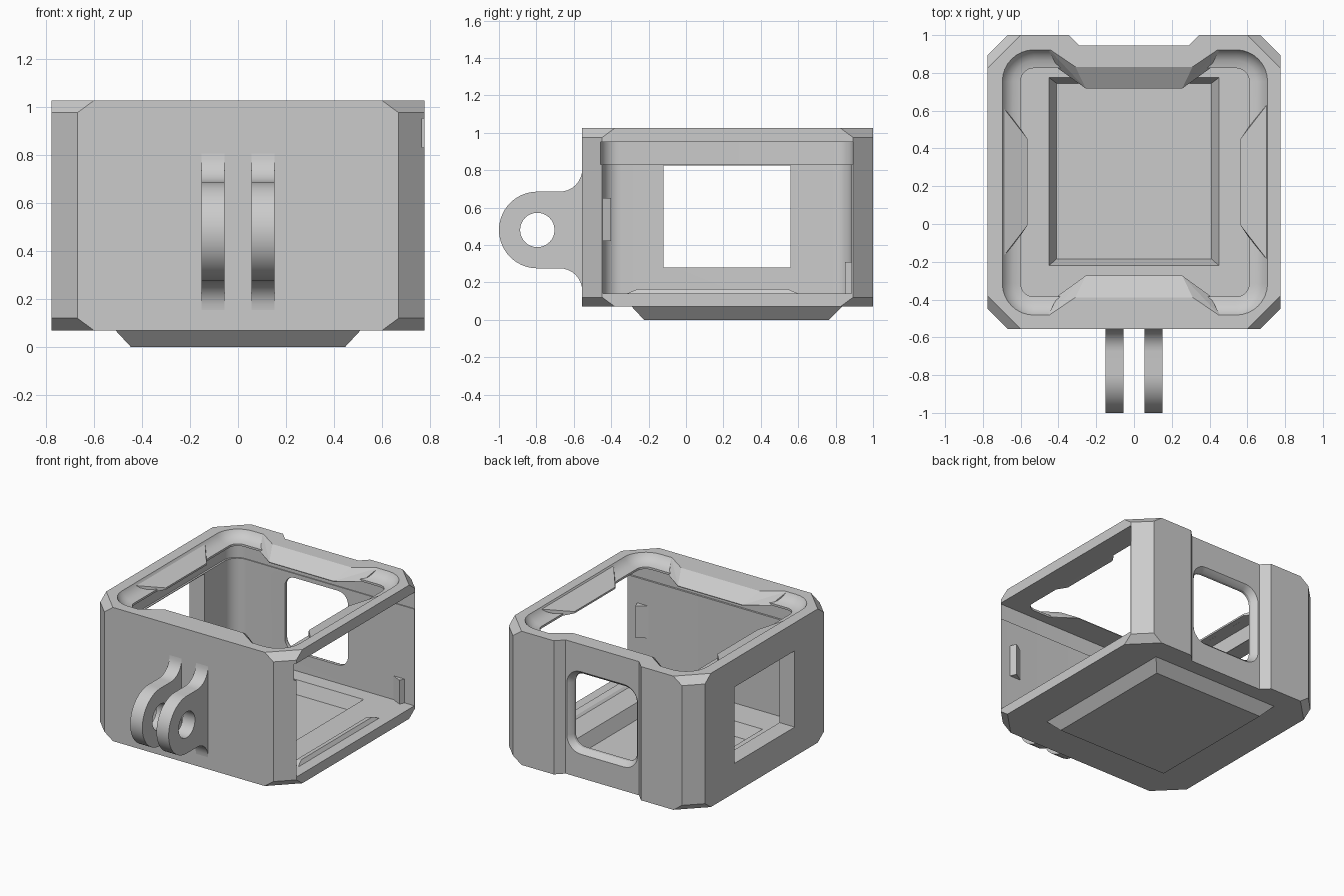
import bpy, bmesh
from math import sin, cos, pi, radians

default_cube = bpy.data.objects.get("Cube")
if default_cube:
    bpy.data.objects.remove(default_cube, do_unlink=True)

grey = bpy.data.materials.new("mid_grey")
grey.use_nodes = True
grey.diffuse_color = (0.6, 0.6, 0.6, 1)
grey.node_tree.nodes["Principled BSDF"].inputs["Base Color"].default_value = (0.6, 0.6, 0.6, 1)


def finish(name, bm):
    """Turn a bmesh into a grey object."""
    bmesh.ops.recalc_face_normals(bm, faces=bm.faces)
    mesh = bpy.data.meshes.new(name)
    bm.to_mesh(mesh)
    bm.free()
    mesh.materials.append(grey)
    ob = bpy.data.objects.new(name, mesh)
    bpy.context.collection.objects.link(ob)
    return ob


def hull(name, points):
    """Convex solid around a few points."""
    bm = bmesh.new()
    for p in points:
        bm.verts.new(p)
    bmesh.ops.convex_hull(bm, input=bm.verts)
    bmesh.ops.dissolve_limit(bm, angle_limit=0.01, verts=bm.verts, edges=bm.edges)
    return finish(name, bm)


def box(name, xs, ys, zs):
    return hull(name, [(x, y, z) for x in xs for y in ys for z in zs])


def loft(name, rings):
    """Skin through matching rings and cap both ends."""
    bm = bmesh.new()
    rows = [[bm.verts.new(p) for p in ring] for ring in rings]
    n = len(rows[0])
    for a, b in zip(rows, rows[1:]):
        for i in range(n):
            j = (i + 1) % n
            bm.faces.new((a[i], a[j], b[j], b[i]))
    bm.faces.new(rows[0])
    bm.faces.new(rows[-1])
    return finish(name, bm)


def arc(cx, cy, r, start, end, steps):
    return [(cx + r * cos(radians(start + (end - start) * i / steps)),
             cy + r * sin(radians(start + (end - start) * i / steps))) for i in range(steps + 1)]


def rounded(xs, ys, r, steps):
    """Rectangle with corners of radius r; one step gives a chamfer."""
    (x0, x1), (y0, y1) = xs, ys
    return (arc(x1 - r, y0 + r, r, -90, 0, steps) + arc(x1 - r, y1 - r, r, 0, 90, steps)
            + arc(x0 + r, y1 - r, r, 90, 180, steps) + arc(x0 + r, y0 + r, r, 180, 270, steps))


def at_z(outline, z):
    return [(x, y, z) for x, y in outline]


def boolean(target, tool, operation="DIFFERENCE"):
    mod = target.modifiers.new("boolean", "BOOLEAN")
    mod.operation = operation
    mod.solver = "EXACT"
    mod.object = tool
    bpy.context.view_layer.objects.active = target
    bpy.ops.object.modifier_apply(modifier=mod.name)
    bpy.data.objects.remove(tool, do_unlink=True)


def smooth(ob):
    bpy.ops.object.select_all(action="DESELECT")
    ob.select_set(True)
    bpy.context.view_layer.objects.active = ob
    bpy.ops.object.shade_smooth_by_angle(angle=radians(25))


# Outer shell: chamfered box whose corners are cut back at top and bottom
X, Y = (-0.775, 0.775), (-0.555, 1.0)
shell = loft("frame_shell", [at_z(rounded(X, Y, c, 1), z) for c, z in
                             ((0.175, 0.07), (0.107, 0.12), (0.107, 0.975), (0.175, 1.025))])

# Tapered pan under the floor
pan = hull("base_pan", [(x, y, z) for w, y0, y1, z in
                        ((0.445, -0.225, 0.765, 0), (0.51, -0.29, 0.835, 0.07), (0.51, -0.29, 0.835, 0.09))
                        for x in (-w, w) for y in (y0, y1)])
boolean(shell, pan, "UNION")

# Main cavity, open on the left side, with a slightly wider band near the top
for x0, ys, zs in ((-0.655, (-0.445, 0.885), (0.14, 0.84)), (-0.668, (-0.458, 0.892), (0.83, 0.95))):
    outline = rounded((x0, 1.2), ys, 0.1, 8)
    boolean(shell, loft("cavity_cutter", [at_z(outline, z) for z in zs]))

# Bowl-shaped top opening
rings = []
for inset, z in ((0.1, 0.9), (0.1, 0.965), (0.06, 0.972), (0.03, 0.99), (0.01, 1.012), (0, 1.03)):
    outline = rounded((-0.7 + inset, 0.71 - inset), (-0.485 + inset, 0.925 - inset), 0.17 - inset, 8)
    rings.append(at_z(outline, z))
boolean(shell, loft("opening_cutter", rings))

# Tapered recess in the floor
boolean(shell, hull("recess_cutter", [(x, y, z) for w, y0, y1, z in
                                      ((0.41, -0.185, 0.745, 0.05), (0.45, -0.22, 0.775, 0.14),
                                       (0.45, -0.22, 0.775, 0.2))
                                      for x in (-w, w) for y in (y0, y1)]))

# Rectangular side window
boolean(shell, box("side_window_cutter", (-1, -0.5), (-0.12, 0.56), (0.28, 0.825)))

# Back channel with flared sides, and a rounded window within it
boolean(shell, hull("channel_cutter", [(s * w, y, z) for w, y in ((0.29, 0.945), (0.39, 1.045))
                                       for s in (-1, 1) for z in (-0.1, 1.2)]))
rings = []
for grow, y in ((0, 0.8), (0, 0.905), (0.01, 0.925), (0.035, 0.95)):
    outline = rounded((-0.25 - grow, 0.25 + grow), (0.27 - grow, 0.8 + grow), 0.08 + grow, 8)
    rings.append([(x, y, z) for x, z in outline])
boolean(shell, loft("back_window_cutter", rings))
smooth(shell)

# Sloping tabs at the front and back of the opening
MID_Y = 0.222
for name, side in (("front_tab", -1), ("back_tab", 1)):
    profile = ((0.46, 0.712, 1.025), (0.31, 0.61, 1.025), (0.255, 0.495, 0.955), (0.255, 0.495, 0.95),
               (0.4, 0.6, 0.95), (0.46, 0.712, 0.95))
    hull(name, [(s * x, MID_Y + side * d, z) for x, d, z in profile for s in (-1, 1)])

# Shallow side lips
for name, side in (("right_lip", -1), ("left_lip", 1)):
    profile = ((0.72, 0.43, 1.02), (0.72, 0.43, 0.95), (0.605, 0.29, 0.95),
               (0.565, 0.23, 0.952), (0.565, 0.23, 0.965))
    hull(name, [(side * x, MID_Y + s * d, z) for x, d, z in profile for s in (-1, 1)])

# Mounting prongs with a bolt hole
half = arc(-0.675, 0.805, 0.12, 0, -90, 8) + arc(-0.795, 0.48, 0.205, 90, 180, 14)
lower = [(y, 0.96 - z) for y, z in reversed(half[:-1])]
profile = [(-0.53, 0.805)] + half + lower + [(-0.53, 0.155)]
hole = arc(-0.795, 0.48, 0.092, 0, 348.75, 31)
for name, xs in (("right_prong", (-0.152, -0.056)), ("left_prong", (0.056, 0.152))):
    prong = loft(name, [[(x, y, z) for y, z in profile] for x in xs])
    boolean(prong, loft("hole_cutter", [[(x, y, z) for y, z in hole] for x in (-0.3, 0.3)]))
    smooth(prong)

# Snap details beside the open side
hull("floor_ridge", [(x, MID_Y - 0.08 + s * d, z) for x, d, z in
                     ((0.62, 0.4, 0.135), (0.7, 0.47, 0.135), (0.64, 0.4, 0.155), (0.68, 0.4, 0.165))
                     for s in (-1, 1)])
for name, wall, tip, z0, z1 in (("front_latch", -0.45, -0.4, 0.42, 0.65), ("back_latch", 0.89, 0.85, 0.14, 0.31)):
    hull(name, [(x, y, z) for x, y in ((0.6, wall), (0.7, wall), (0.68, tip)) for z in (z0, z1)])
